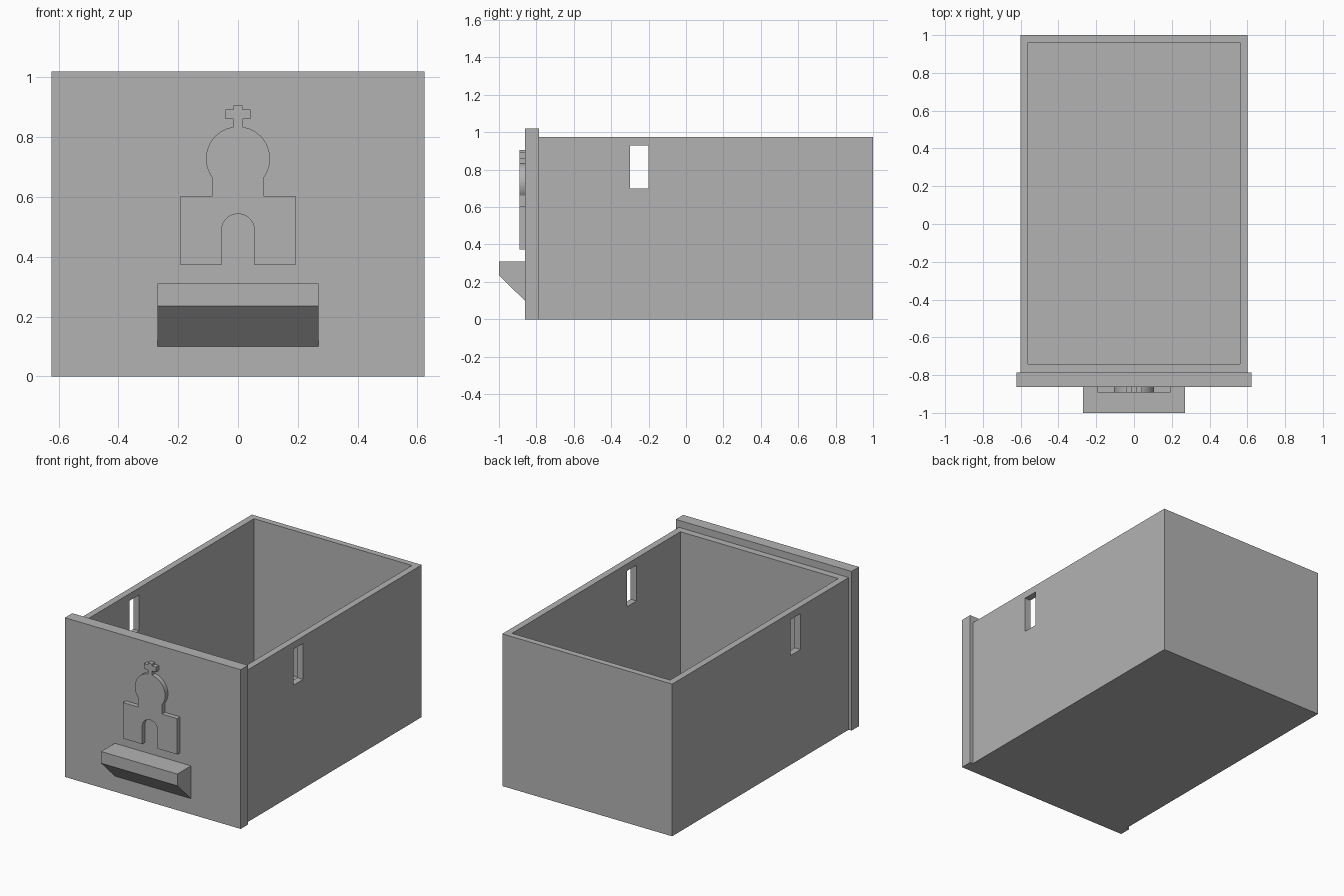
import bpy
import bmesh
from math import cos, sin, pi, asin, acos, radians

if "Cube" in bpy.data.objects:
    bpy.data.objects.remove(bpy.data.objects["Cube"], do_unlink=True)

grey = bpy.data.materials.new("plain_grey")
grey.use_nodes = True
COLOUR = (0.45, 0.45, 0.45, 1)
grey.diffuse_color = COLOUR
grey.node_tree.nodes["Principled BSDF"].inputs["Base Color"].default_value = COLOUR


def add_prism(name, points, offset):
    """Extrude a closed outline of 3D points along an offset vector."""
    bm = bmesh.new()
    face = bm.faces.new([bm.verts.new(p) for p in points])
    top = bmesh.ops.extrude_face_region(bm, geom=[face], use_keep_orig=True)
    moved = [v for v in top["geom"] if isinstance(v, bmesh.types.BMVert)]
    bmesh.ops.translate(bm, verts=moved, vec=offset)
    bmesh.ops.recalc_face_normals(bm, faces=bm.faces)
    mesh = bpy.data.meshes.new(name)
    bm.to_mesh(mesh)
    bm.free()
    mesh.materials.append(grey)
    obj = bpy.data.objects.new(name, mesh)
    bpy.context.collection.objects.link(obj)
    return obj


def add_box(name, x, y, z):
    outline = [(x[0], y[0], z[0]), (x[1], y[0], z[0]),
               (x[1], y[1], z[0]), (x[0], y[1], z[0])]
    return add_prism(name, outline, (0, 0, z[1] - z[0]))


def cut(obj, cutter):
    """Subtract the cutter and discard it."""
    mod = obj.modifiers.new("cut", "BOOLEAN")
    mod.operation = "DIFFERENCE"
    mod.solver = "EXACT"
    mod.object = cutter
    graph = bpy.context.evaluated_depsgraph_get()
    mesh = bpy.data.meshes.new_from_object(obj.evaluated_get(graph))
    obj.modifiers.clear()
    obj.data = mesh
    bpy.data.objects.remove(cutter, do_unlink=True)


# Open drawer body with a slot through both side walls
FRONT, BACK = -0.787, 1.0
PANEL_FRONT = -0.862
body = add_box("drawer_body", (-0.602, 0.602), (FRONT, BACK), (0, 0.975))
cut(body, add_box("cavity_cutter", (-0.56, 0.56), (-0.742, 0.961), (0.042, 1.2)))
cut(body, add_box("slot_cutter", (-0.8, 0.8), (-0.3, -0.2), (0.7, 0.93)))

# Front panel
add_box("front_panel", (-0.623, 0.623), (PANEL_FRONT, FRONT), (0, 1.02))

# Wedge-shaped pull handle
wedge = [(PANEL_FRONT, 0.1), (PANEL_FRONT, 0.31), (-1, 0.31), (-1, 0.235)]
add_prism("pull_handle", [(-0.27, y, z) for y, z in wedge], (0.54, 0, 0))


# Raised domed-building emblem: right half outline, then mirrored
def arc(cx, cz, r, start, end, steps):
    angles = [start + (end - start) * i / steps for i in range(steps + 1)]
    return [(cx + r * cos(a), cz + r * sin(a)) for a in angles]


DOME_Z, DOME_R, NECK, STEM = 0.728, 0.107, 0.085, 0.015
doorway = arc(0, 0.488, 0.055, pi / 2, 0, 12)
walls = [(0.055, 0.373), (0.193, 0.373), (0.193, 0.603), (NECK, 0.603)]
dome = arc(0, DOME_Z, DOME_R, -acos(NECK / DOME_R),
           pi / 2 - asin(STEM / DOME_R), 24)
cross = [(STEM, 0.86), (0.042, 0.86), (0.042, 0.892), (STEM, 0.892), (STEM, 0.905)]
half = doorway + walls + dome + cross
mirrored = [(-x, z) for x, z in reversed(half[1:])]
emblem = add_prism("building_emblem",
                   [(x, PANEL_FRONT, z) for x, z in half + mirrored],
                   (0, -0.029, 0))

# Smooth the curved emblem sides, keep its edges sharp
bpy.ops.object.select_all(action="DESELECT")
emblem.select_set(True)
bpy.context.view_layer.objects.active = emblem
bpy.ops.object.shade_smooth_by_angle(angle=radians(30))
